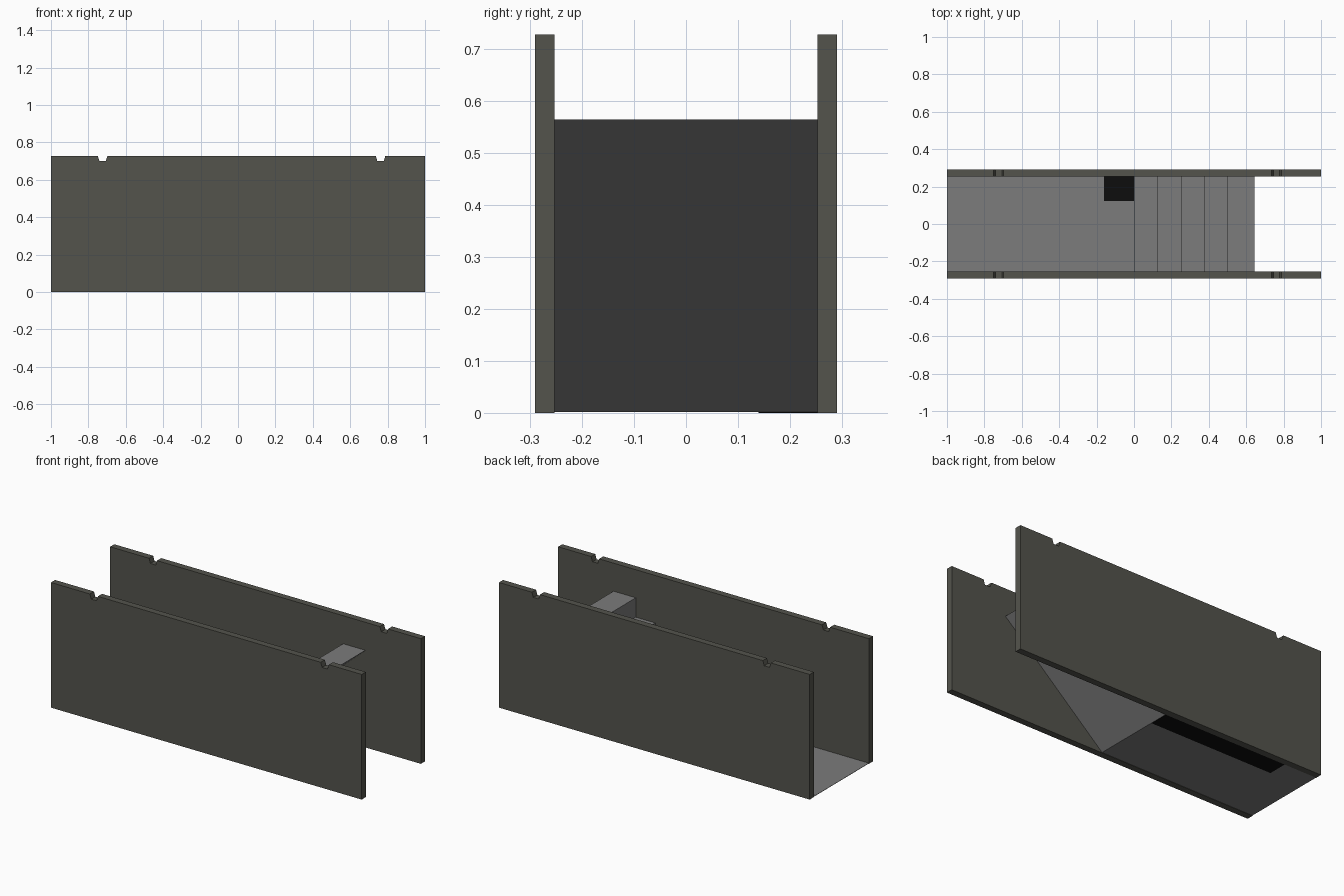
import bpy, bmesh

if "Cube" in bpy.data.objects:
    bpy.data.objects.remove(bpy.data.objects["Cube"])


def material(name, r, g, b):
    m = bpy.data.materials.new(name)
    m.diffuse_color = (r, g, b, 1)
    m.use_nodes = True
    m.node_tree.nodes["Principled BSDF"].inputs["Base Color"].default_value = m.diffuse_color
    return m


WALL = material("dark olive grey", 0.088, 0.088, 0.073)
GREY = material("mid grey", 0.2, 0.2, 0.2)
BLACK = material("near black", 0.004, 0.004, 0.004)


def extrude_y(name, profile, y0, y1, mat):
    """Solid made from an (x, z) profile swept between two y values."""
    bm = bmesh.new()
    face = bm.faces.new([bm.verts.new((x, y0, z)) for x, z in profile])
    ext = bmesh.ops.extrude_face_region(bm, geom=[face])
    moved = [g for g in ext["geom"] if isinstance(g, bmesh.types.BMVert)]
    bmesh.ops.translate(bm, verts=moved, vec=(0, y1 - y0, 0))
    bmesh.ops.recalc_face_normals(bm, faces=bm.faces)
    mesh = bpy.data.meshes.new(name)
    bm.to_mesh(mesh)
    bm.free()
    mesh.materials.append(mat)
    obj = bpy.data.objects.new(name, mesh)
    bpy.context.collection.objects.link(obj)
    return obj


def rect(x0, x1, z0, z1):
    return [(x0, z0), (x1, z0), (x1, z1), (x0, z1)]


INNER, OUTER, TOP = 0.253, 0.291, 0.728

# side walls with two small tapered notches in the top edge
wall = [(-1, 0), (1, 0), (1, TOP)]
for c in (0.762, -0.724):
    wall += [(c + 0.026, TOP), (c + 0.017, 0.7), (c - 0.017, 0.7), (c - 0.026, TOP)]
wall.append((-1, TOP))
extrude_y("front_wall", wall, -OUTER, -INNER, WALL)
extrude_y("back_wall", wall, INNER, OUTER, WALL)

# thin floor in front of the stairs
extrude_y("floor", rect(-1, 0, 0.002, 0.004), -INNER, INNER, GREY)

# five steps over a straight sloping underside
edges = [0, 0.125, 0.25, 0.375, 0.5, 0.643]
RISE = 0.565 / 5
steps = [(0, 0.002)]
for i in range(5):
    steps += [(edges[i], RISE * (i + 1)), (edges[i + 1], RISE * (i + 1))]
extrude_y("stairs", steps, -INNER, INNER, GREY)

# dark strip under the floor and its short exposed end at the foot of the stairs
extrude_y("strip_below_floor", rect(-0.79, 0, 0, 0.002), 0.14, INNER, BLACK)
extrude_y("strip_above_floor", rect(-0.16, 0, 0.004, 0.008), 0.122, INNER, BLACK)
